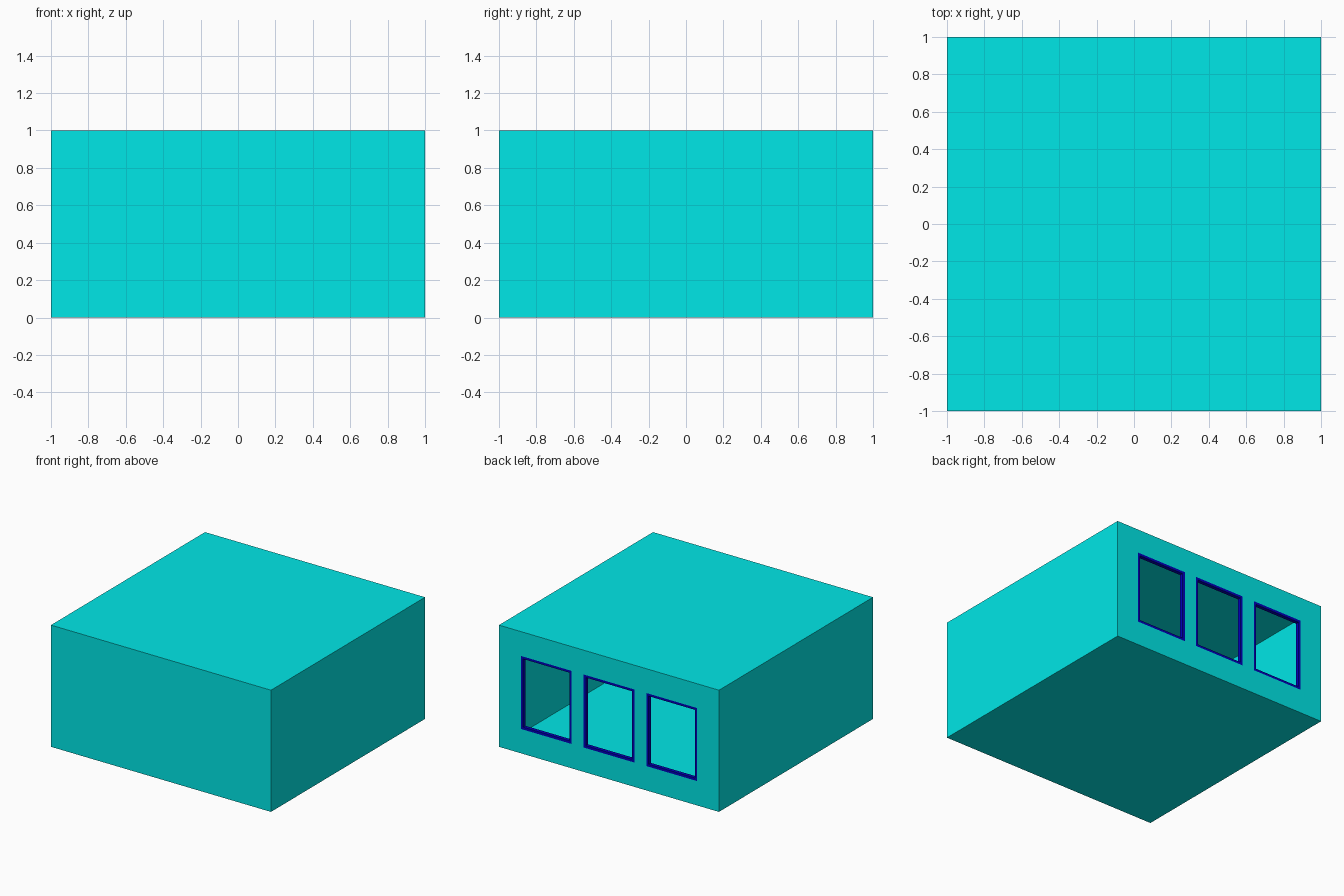
import bpy, bmesh

if "Cube" in bpy.data.objects:
    bpy.data.objects.remove(bpy.data.objects["Cube"])

def material(name, rgb):
    m = bpy.data.materials.new(name)
    m.diffuse_color = (*rgb, 1)
    m.use_nodes = True
    m.node_tree.nodes["Principled BSDF"].inputs["Base Color"].default_value = m.diffuse_color
    return m

cyan = material("turquoise", (0.0, 0.8, 0.8))
navy = material("navy", (0.0, 0.0, 0.5))

def build(name, mat, faces):
    bm = bmesh.new()
    for f in faces:
        bm.faces.new([bm.verts.new(p) for p in f])
    bmesh.ops.remove_doubles(bm, verts=bm.verts, dist=1e-5)
    bmesh.ops.recalc_face_normals(bm, faces=bm.faces)
    me = bpy.data.meshes.new(name)
    bm.to_mesh(me)
    bm.free()
    me.materials.append(mat)
    ob = bpy.data.objects.new(name, me)
    bpy.context.collection.objects.link(ob)
    return ob

CENTRES = (-0.57, 0.0, 0.57)
HW, Z0, Z1, BAR, DEPTH = 0.23, 0.2, 0.8, 0.02, 0.03

# Hollow thin-walled box; the back wall is a grid with three openings
faces = [
    [(-1, -1, 0), (1, -1, 0), (1, -1, 1), (-1, -1, 1)],
    [(-1, -1, 0), (-1, 1, 0), (1, 1, 0), (1, -1, 0)],
    [(-1, -1, 1), (1, -1, 1), (1, 1, 1), (-1, 1, 1)],
    [(1, -1, 0), (1, 1, 0), (1, 1, 1), (1, -1, 1)],
    [(-1, -1, 0), (-1, -1, 1), (-1, 1, 1), (-1, 1, 0)],
]
xs = [-1] + [c + s * HW for c in CENTRES for s in (-1, 1)] + [1]
zs = [0, Z0, Z1, 1]
for i in range(len(xs) - 1):
    for k in range(3):
        if k == 1 and i % 2 == 1:
            continue
        a, b, lo, hi = xs[i], xs[i + 1], zs[k], zs[k + 1]
        faces.append([(a, 1, lo), (a, 1, hi), (b, 1, hi), (b, 1, lo)])
build("room_shell", cyan, faces)

# Window frames: rectangular rings set into the openings
def ring(c, inset, y):
    w = HW - inset
    return [(c - w, y, Z0 + inset), (c + w, y, Z0 + inset),
            (c + w, y, Z1 - inset), (c - w, y, Z1 - inset)]

for n, c in enumerate(CENTRES):
    loops = [ring(c, 0, 1), ring(c, BAR, 1), ring(c, BAR, 1 - DEPTH), ring(c, 0, 1 - DEPTH)]
    quads = []
    for j in range(4):
        p, q = loops[j], loops[(j + 1) % 4]
        for k in range(4):
            m = (k + 1) % 4
            quads.append([p[k], p[m], q[m], q[k]])
    build(f"window_frame_{n + 1}", navy, quads)
